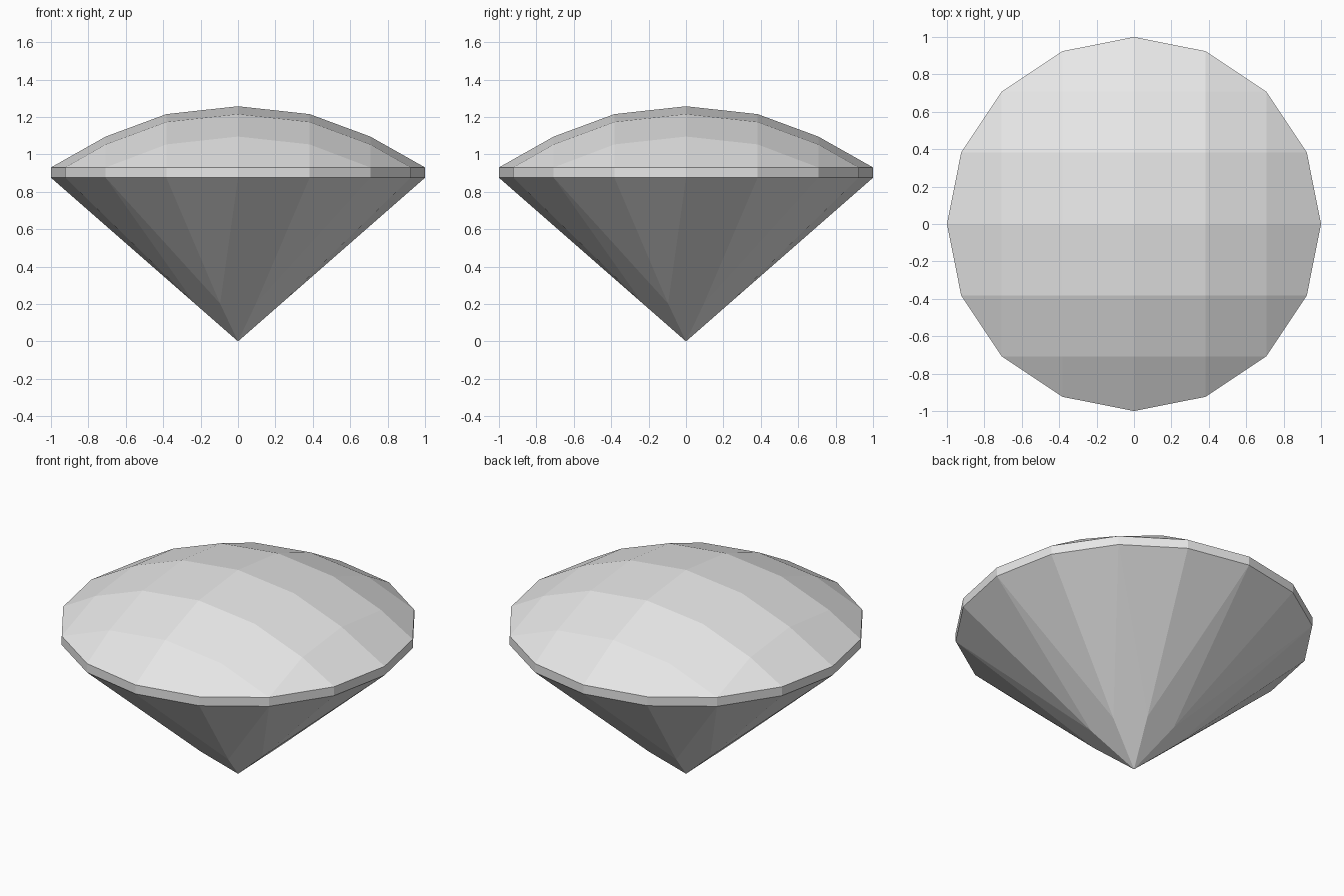
import bpy
import bmesh
from math import cos, sin, pi

SIDES = 16
BOTTOM, TOP, PEAK = 0.875, 0.93, 1.257   # girdle heights and crown peak
LOW = 0.25                               # radius where lower facets meet

cube = bpy.data.objects.get("Cube")
if cube:
    bpy.data.objects.remove(cube, do_unlink=True)

# Single stone colour
stone = bpy.data.materials.new("pale_grey_stone")
stone.use_nodes = True
colour = (0.8, 0.8, 0.8, 1)
stone.diffuse_color = colour
stone.node_tree.nodes["Principled BSDF"].inputs["Base Color"].default_value = colour

bm = bmesh.new()


def ring(radius, z, count=SIDES, turn=0):
    return [bm.verts.new((radius * cos(2 * pi * i / count + turn),
                          radius * sin(2 * pi * i / count + turn), z))
            for i in range(count)]


# Girdle band
lower, upper = ring(1, BOTTOM), ring(1, TOP)
for i in range(SIDES):
    j = (i + 1) % SIDES
    bm.faces.new((lower[i], lower[j], upper[j], upper[i]))

# Pavilion: eight kites to the tip, with a pair of long triangles between them
tip = bm.verts.new((0, 0, 0))
half = pi / 8
meet = ring(LOW, LOW * BOTTOM * cos(half), 8, half)
for k in range(8):
    a, b, c = lower[2 * k], lower[2 * k + 1], lower[(2 * k + 2) % SIDES]
    bm.faces.new((a, meet[k - 1], tip, meet[k]))
    bm.faces.new((a, meet[k], b))
    bm.faces.new((b, meet[k], c))

# Crown: square grid of facets, domed, with its rim on the girdle
drop = [0, 0.042, 0.162]
grid = {}
for i in range(-2, 3):
    for j in range(-2, 3):
        if abs(i) + abs(j) < 4:
            grid[i, j] = bm.verts.new((sin(half * i), sin(half * j),
                                       PEAK - drop[abs(i)] - drop[abs(j)]))
for n in range(-2, 3):
    grid[3, n] = upper[n % SIDES]
    grid[n, 3] = upper[4 - n]
    grid[-3, n] = upper[8 - n]
    grid[n, -3] = upper[12 + n]
for n in (-2, 2):
    grid[2, n] = grid[3, n]
    grid[-2, n] = grid[-3, n]

# Cells at the diagonals collapse to triangles; those past the rim vanish
for i in range(-3, 3):
    for j in range(-3, 3):
        corners = ((i, j), (i + 1, j), (i + 1, j + 1), (i, j + 1))
        loop = list(dict.fromkeys(grid[c] for c in corners if c in grid))
        if len(loop) > 2:
            bm.faces.new(loop)

bmesh.ops.recalc_face_normals(bm, faces=bm.faces)
mesh = bpy.data.meshes.new("cut_gem")
bm.to_mesh(mesh)
bm.free()
mesh.materials.append(stone)
gem = bpy.data.objects.new("cut_gem", mesh)
bpy.context.collection.objects.link(gem)
